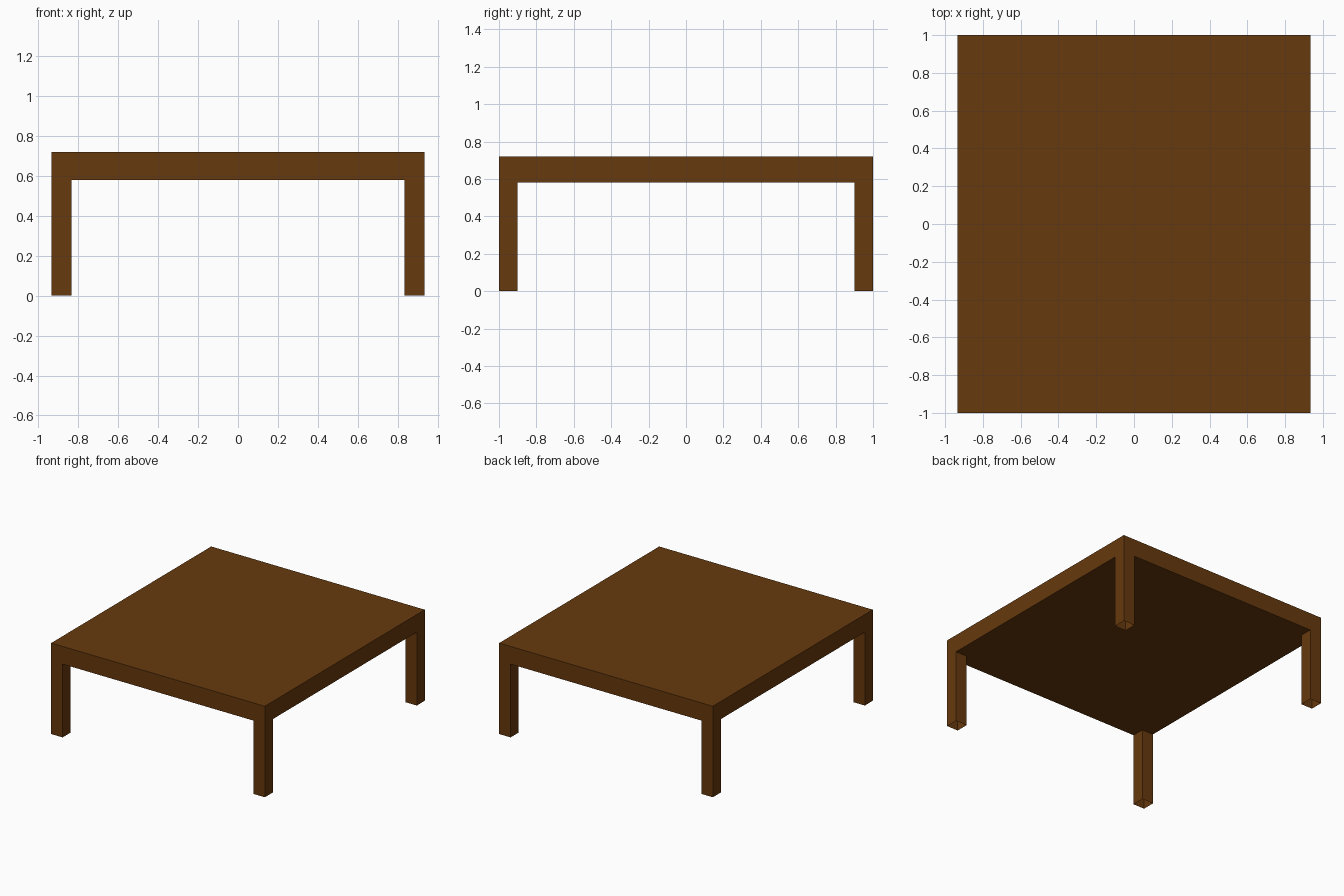
import bpy
import bmesh
from mathutils import Matrix, Vector

if "Cube" in bpy.data.objects:
    bpy.data.objects.remove(bpy.data.objects["Cube"])

HALF_X, HALF_Y = 0.935, 1.0
UNDERSIDE, TOP = 0.58, 0.72
LEG = 0.10

wood = bpy.data.materials.new("brown wood")
wood.diffuse_color = (0.135, 0.041, 0.004, 1.0)
wood.use_nodes = True
wood.node_tree.nodes["Principled BSDF"].inputs["Base Color"].default_value = wood.diffuse_color


def box(name, low, high, open_ends=False):
    """Axis-aligned box between two corners, optionally without top and bottom."""
    low, high = Vector(low), Vector(high)
    bm = bmesh.new()
    bmesh.ops.create_cube(bm, size=1.0)
    bmesh.ops.scale(bm, vec=high - low, verts=bm.verts)
    bmesh.ops.translate(bm, vec=(low + high) / 2, verts=bm.verts)
    if open_ends:
        bm.normal_update()
        ends = [f for f in bm.faces if abs(f.normal.z) > 0.5]
        bmesh.ops.delete(bm, geom=ends, context='FACES_ONLY')
    mesh = bpy.data.meshes.new(name)
    bm.to_mesh(mesh)
    bm.free()
    mesh.materials.append(wood)
    obj = bpy.data.objects.new(name, mesh)
    bpy.context.collection.objects.link(obj)
    return obj


# Thick table top
box("table_top", (-HALF_X, -HALF_Y, UNDERSIDE), (HALF_X, HALF_Y, TOP))

# Four hollow square legs, flush with the corners and open at the foot
for y_name, sy in (("front", -1), ("back", 1)):
    for x_name, sx in (("left", -1), ("right", 1)):
        cx, cy = sx * (HALF_X - LEG / 2), sy * (HALF_Y - LEG / 2)
        box(f"{y_name}_{x_name}_leg",
            (cx - LEG / 2, cy - LEG / 2, 0.0),
            (cx + LEG / 2, cy + LEG / 2, UNDERSIDE), open_ends=True)
